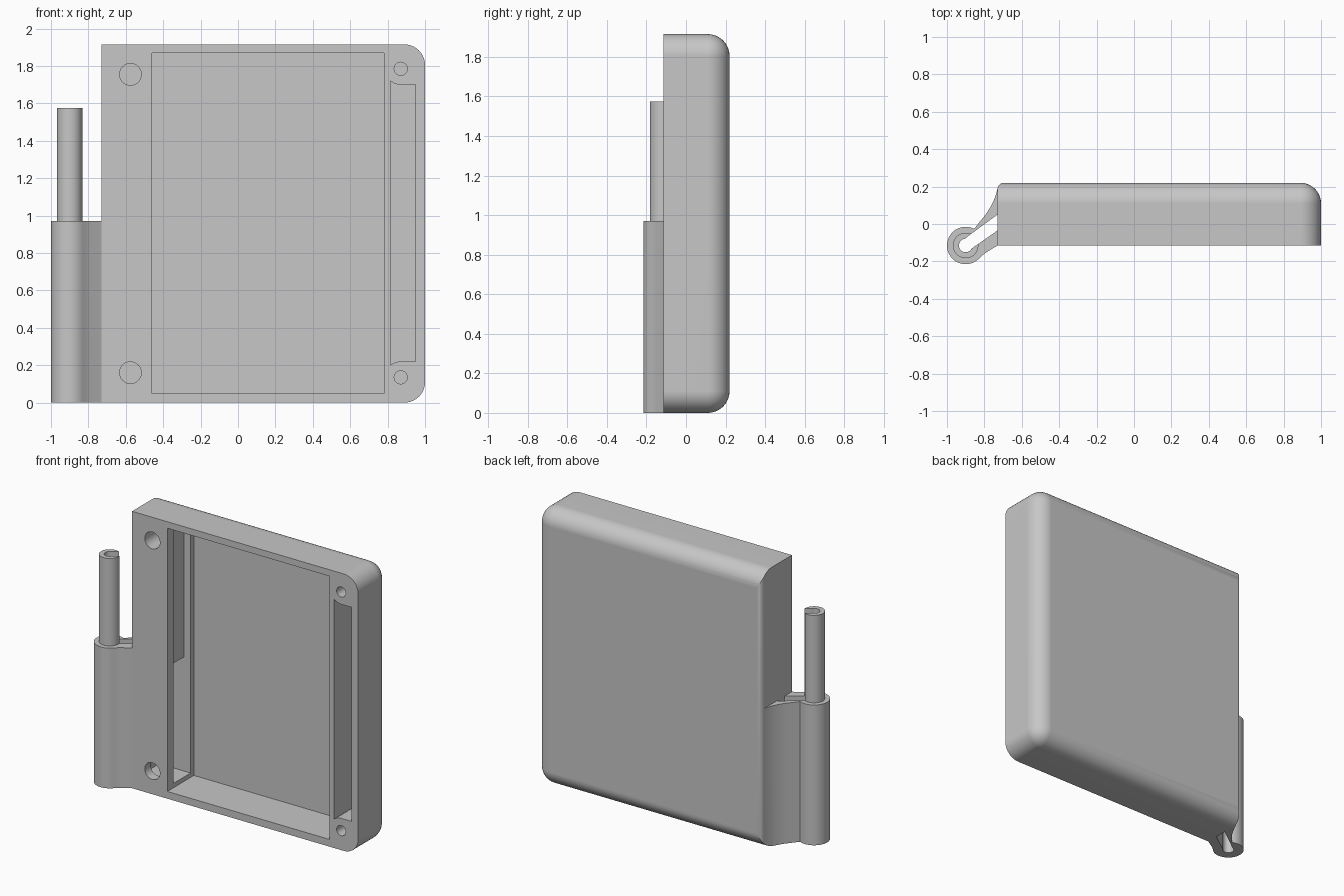
import bpy, bmesh, math

if "Cube" in bpy.data.objects:
    bpy.data.objects.remove(bpy.data.objects["Cube"])

grey = bpy.data.materials.new("plain grey")
grey.diffuse_color = (0.57, 0.57, 0.57, 1)
grey.use_nodes = True
grey.node_tree.nodes["Principled BSDF"].inputs["Base Color"].default_value = grey.diffuse_color


def add_object(name, bm):
    bmesh.ops.recalc_face_normals(bm, faces=bm.faces[:])
    mesh = bpy.data.meshes.new(name)
    bm.to_mesh(mesh)
    bm.free()
    mesh.materials.append(grey)
    ob = bpy.data.objects.new(name, mesh)
    bpy.context.collection.objects.link(ob)
    return ob


def prism(name, pts, lo, hi, axis="z"):
    """Closed solid from a profile: (x, y) along z, or (x, z) along y."""
    bm = bmesh.new()
    place = (lambda a, b, h: (a, b, h)) if axis == "z" else (lambda a, b, h: (a, h, b))
    low = [bm.verts.new(place(a, b, lo)) for a, b in pts]
    high = [bm.verts.new(place(a, b, hi)) for a, b in pts]
    bm.faces.new(low[::-1])
    bm.faces.new(high)
    for i in range(len(pts)):
        j = (i + 1) % len(pts)
        bm.faces.new((low[i], low[j], high[j], high[i]))
    return add_object(name, bm)


def box(name, x0, x1, y0, y1, z0, z1):
    return prism(name, [(x0, y0), (x1, y0), (x1, y1), (x0, y1)], z0, z1)


def arc(cx, cy, r, a0, a1, n):
    return [(cx + r * math.cos(math.radians(a0 + (a1 - a0) * i / n)),
             cy + r * math.sin(math.radians(a0 + (a1 - a0) * i / n))) for i in range(n + 1)]


def activate(ob):
    bpy.ops.object.select_all(action="DESELECT")
    ob.select_set(True)
    bpy.context.view_layer.objects.active = ob


def volume(mesh):
    bm = bmesh.new()
    bm.from_mesh(mesh)
    v = abs(bm.calc_volume())
    bm.free()
    return v


def boolean(ob, cutter, operation="DIFFERENCE"):
    """Apply a boolean; change solver if the solid is lost."""
    activate(ob)
    before = ob.data.copy()
    start = volume(before)
    for solver in ("EXACT", "MANIFOLD", "FLOAT"):
        mod = ob.modifiers.new("cut", "BOOLEAN")
        mod.operation = operation
        mod.solver = solver
        mod.object = cutter
        bpy.ops.object.modifier_apply(modifier=mod.name)
        if len(ob.data.polygons) and 0.25 * start < volume(ob.data) < 1.001 * start:
            break
        ob.data = before.copy()
    bpy.data.objects.remove(cutter, do_unlink=True)


def finish(ob):
    activate(ob)
    bpy.ops.object.shade_smooth_by_angle(angle=math.radians(32))
    mod = ob.modifiers.new("clean normals", "WEIGHTED_NORMAL")
    mod.keep_sharp = True


FRONT, BACK, LEFT, TOP, R = -0.115, 0.22, -0.73, 1.915, 0.11


def rounded_block(name, x0, y0):
    """Block with a round on the right corners and on the back edges."""
    ob = box(name, x0, 1, y0, BACK, 0, TOP)
    bm = bmesh.new()
    bm.from_mesh(ob.data)
    edges = []
    for e in bm.edges:
        a, b = (v.co for v in e.verts)
        mid = (a + b) / 2
        right = mid.x > 0.99
        back = mid.y > BACK - 0.01
        if (right and abs(a.y - b.y) > 0.1) or (back and mid.x > x0 + 0.01):
            edges.append(e)
    bmesh.ops.bevel(bm, geom=edges, offset=R, segments=10, profile=0.5, affect="EDGES")
    bmesh.ops.recalc_face_normals(bm, faces=bm.faces[:])
    bm.to_mesh(ob.data)
    bm.free()
    return ob


# Case shell, with a small round on its left back edge
case = rounded_block("case", -1.0, FRONT)
plan = ([(LEFT, -0.5), (LEFT, BACK - 0.0345)]
        + arc(LEFT + 0.035, BACK - 0.0345, 0.035, 180, 90, 6)[1:]
        + [(LEFT + 0.035, 0.4), (-1.3, 0.4), (-1.3, -0.5)])
boolean(case, prism("cutter", plan, -0.5, 2.5))

# Main bay, left compartment, wiring gap to the hinge
for b in [(-0.46, 0.78, -0.3, 0.175, 0.05, 1.87),
          (-0.70, -0.45, -0.05, 0.14, 0.08, 0.87),
          (-0.51, -0.44, -0.049, 0.139, 0.80, 1.83),
          (-0.80, -0.69, -0.035, 0.05, 0.09, 0.86)]:
    boolean(case, box("cutter", *b))

# Narrow right pocket, curved around the screw bosses
pocket = ([(0.95, 0.22), (0.95, 1.70)] + arc(0.87, 1.785, 0.085, 270, 229.5, 6)
          + arc(0.87, 0.135, 0.085, 130.5, 90, 6))
boolean(case, prism("cutter", pocket, -0.3, 0.15, "y"))

# Screw holes
for x, z, r, depth in [(-0.575, 1.755, 0.058, 0.1), (-0.575, 0.16, 0.058, 0.1),
                       (0.87, 1.785, 0.035, 0.08), (0.87, 0.135, 0.035, 0.08)]:
    boolean(case, prism("cutter", arc(x, z, r, 0, 348.75, 31), -0.3, depth, "y"))
finish(case)

# Hinge: split barrel with two arms reaching the case
CX, CY, SLOT = -0.9, -0.115, 36
outline = ([(LEFT, 0.19), (-0.737, 0.16), (-0.75, 0.125), (-0.768, 0.09), (-0.79, 0.055),
            (-0.82, 0.018)]
           + arc(CX, CY, 0.1, 63, 315, 28)
           + [(-0.812, -0.169), (-0.79, -0.152), (LEFT, FRONT), (LEFT, -0.035)]
           + arc(CX, CY, 0.068, SLOT - 29, SLOT - 331, 36)
           + [(LEFT, 0.05)])
hinge = prism("hinge_barrel", outline, -0.1, 0.97)
boolean(hinge, rounded_block("trim", -1.3, -0.5), "INTERSECT")
finish(hinge)

# Hollow split pin standing in the barrel
pin_profile = (arc(CX, CY, 0.068, SLOT + 29, SLOT + 331, 36)
               + arc(CX, CY, 0.036, SLOT - 62, SLOT - 298, 24))
finish(prism("hinge_pin", pin_profile, 0, 1.575))
